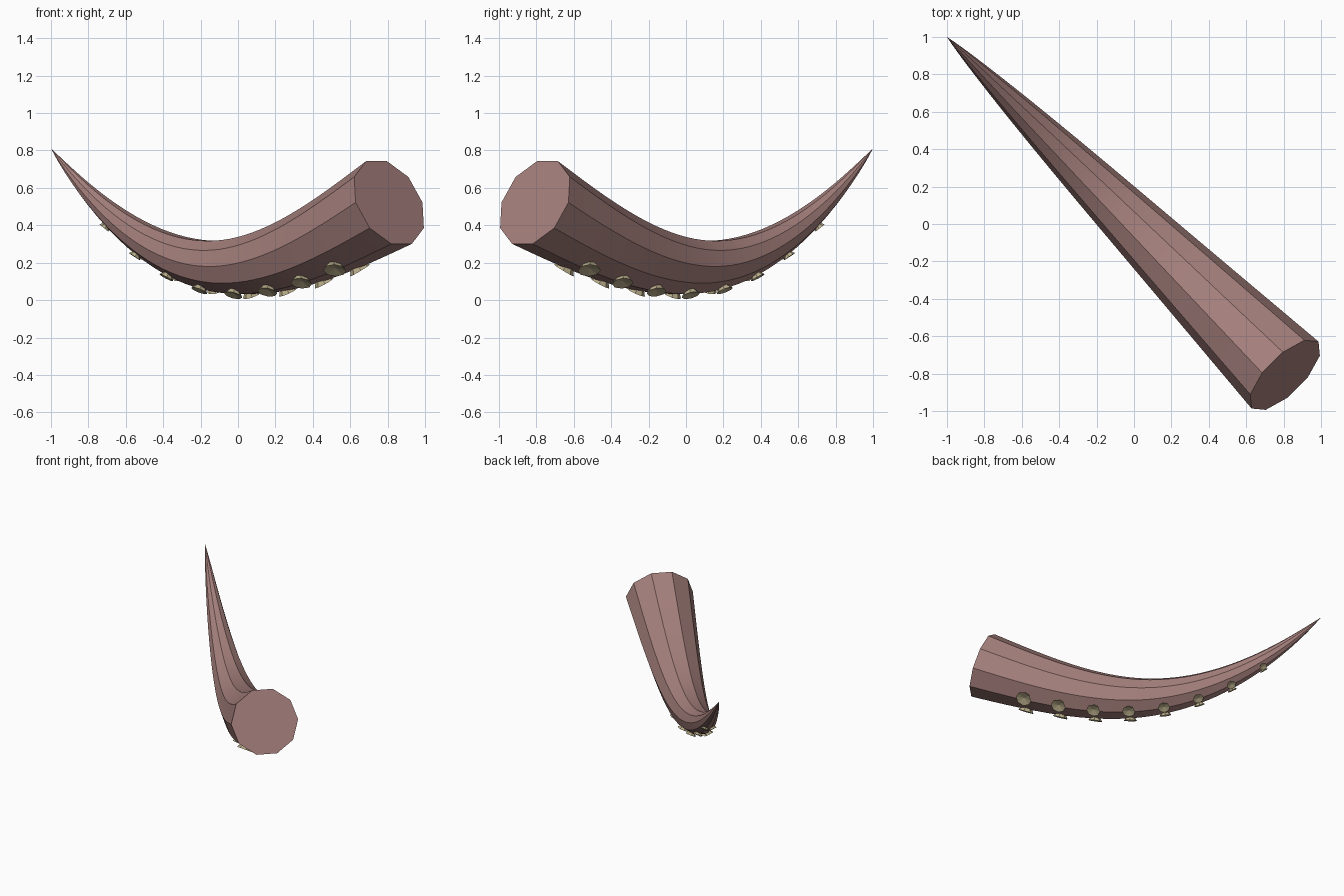
import bpy, bmesh, math
from mathutils import Vector

if "Cube" in bpy.data.objects:
    bpy.data.objects.remove(bpy.data.objects["Cube"])

R2 = math.sqrt(2)
SIDE = Vector((1, 1, 0)) / R2      # across the tentacle
ALONG = Vector((1, -1, 0)) / R2    # tip to base, on the diagonal
UP = Vector((0, 0, 1))
S_TIP, S_BASE, R_BASE = -1.414, 1.142, 0.253


def material(name, color):
    m = bpy.data.materials.new(name)
    m.diffuse_color = (*color, 1)
    m.use_nodes = True
    m.node_tree.nodes["Principled BSDF"].inputs["Base Color"].default_value = m.diffuse_color
    return m


skin = material("dusty mauve skin", (0.376, 0.216, 0.202))
cup = material("khaki sucker", (0.48, 0.41, 0.25))


def height(s):
    u = s + 0.07
    return 0.18 + 0.349 * u * u if u < 0 else 0.18 + 0.345 * u * u - 0.0925 * u ** 3


# Arc length table gives an even taper along the curved spine
N = 200
samples = [S_TIP + (S_BASE - S_TIP) * i / N for i in range(N + 1)]
arc = [0.0]
for a, b in zip(samples, samples[1:]):
    arc.append(arc[-1] + math.hypot(b - a, height(b) - height(a)))


def radius(s):
    i = min(N, max(0, round((s - S_TIP) / (S_BASE - S_TIP) * N)))
    return R_BASE * (arc[i] / arc[-1]) ** 0.87


def frame(s):
    """Spine point, tangent and upward normal."""
    slope = (height(s + 1e-3) - height(s - 1e-3)) / 2e-3
    t = (ALONG + UP * slope).normalized()
    n = (UP - ALONG * slope).normalized()
    return ALONG * s + UP * height(s), t, n


def finish(bm, name, mat, angle):
    bmesh.ops.recalc_face_normals(bm, faces=bm.faces)
    me = bpy.data.meshes.new(name)
    bm.to_mesh(me)
    bm.free()
    me.materials.append(mat)
    ob = bpy.data.objects.new(name, me)
    bpy.context.collection.objects.link(ob)
    bpy.ops.object.select_all(action='DESELECT')
    ob.select_set(True)
    bpy.context.view_layer.objects.active = ob
    if angle:
        bpy.ops.object.shade_smooth_by_angle(angle=math.radians(angle))
    return ob


def bridge(bm, a, b):
    n = len(a)
    for i in range(n):
        bm.faces.new((a[i], a[(i + 1) % n], b[(i + 1) % n], b[i]))


def fan(bm, ring, point):
    v = bm.verts.new(point)
    for i in range(len(ring)):
        bm.faces.new((ring[i], ring[(i + 1) % len(ring)], v))


def circle(bm, c, u, v, r, n, phase=0.0):
    return [bm.verts.new(c + (u * math.cos(a) + v * math.sin(a)) * r)
            for a in (phase + math.tau * i / n for i in range(n))]


# Tentacle: ten-sided tapered sweep, pointed tip, flat base
bm = bmesh.new()
rings = []
RINGS = 40
for k in range(1, RINGS + 1):
    s = S_TIP + (S_BASE - S_TIP) * k / RINGS
    p, t, n = frame(s)
    rings.append(circle(bm, p, SIDE, n, radius(s), 10))
for a, b in zip(rings, rings[1:]):
    bridge(bm, a, b)
fan(bm, rings[0], frame(S_TIP)[0])
bm.faces.new(rings[-1])
finish(bm, "tentacle", skin, 25)

# Suckers: eight pairs of flared cups along the underside
for k in range(8):
    s = 0.75 - 0.242 * k
    p, t, n = frame(s)
    R = radius(s)
    r = 0.018 + 0.2 * R
    h = 0.45 * r
    for sign, label in ((-1, "left"), (1, "right")):
        a = math.radians(24)
        out = SIDE * (sign * math.sin(a)) - n * math.cos(a)
        across = t.cross(out).normalized()
        root = p + out * (0.955 * R)
        bm = bmesh.new()
        neck = circle(bm, root - out * 0.2 * h, t, across, 0.65 * r, 8)
        rim = circle(bm, root + out * h, t, across, r, 8)
        bridge(bm, neck, rim)
        fan(bm, rim, root + out * 0.45 * h)
        bm.faces.new(neck)
        finish(bm, f"sucker_{label}_{k + 1}", cup, 0)
